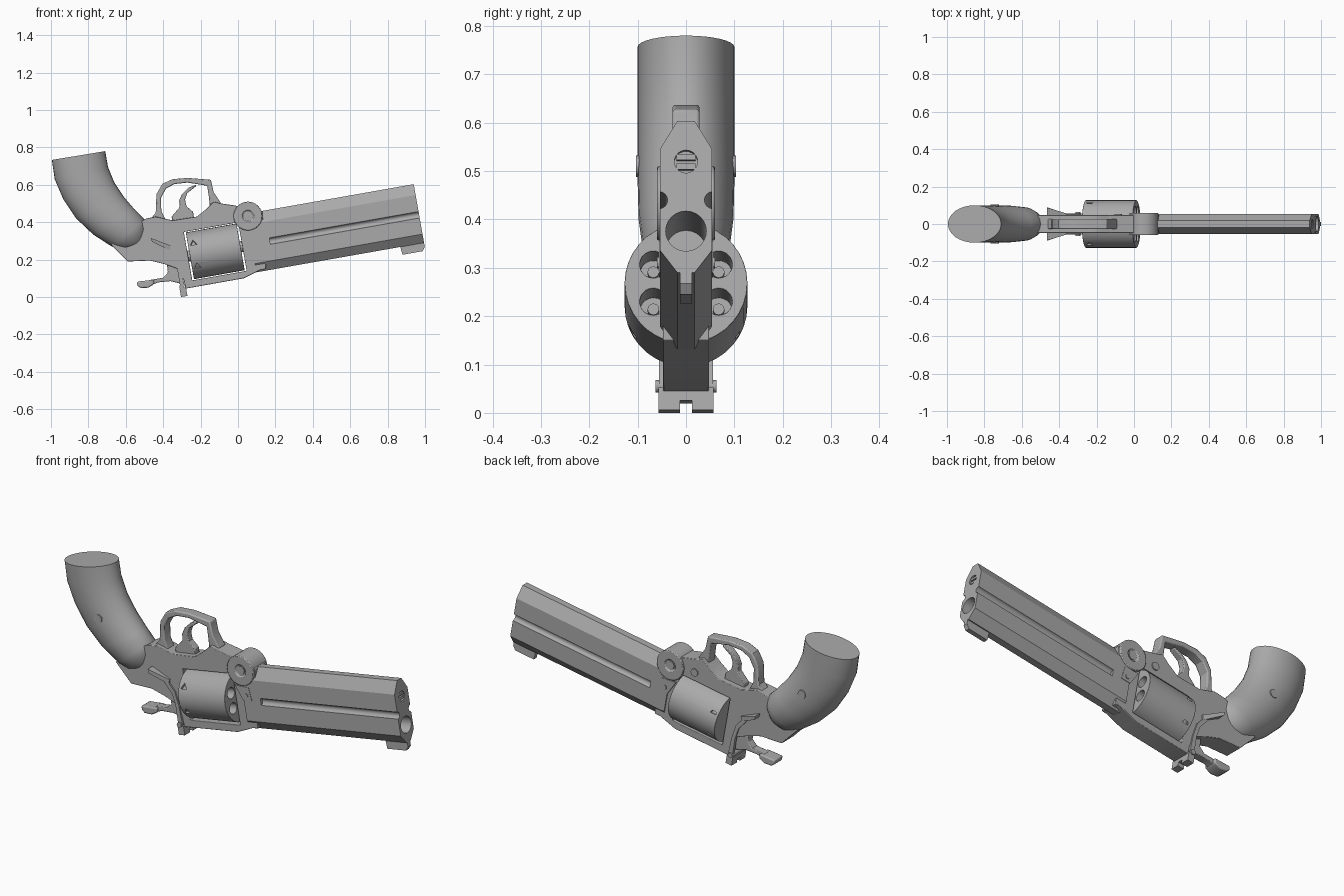
import bpy, bmesh, math
from mathutils import Matrix, Vector

if "Cube" in bpy.data.objects:
    bpy.data.objects.remove(bpy.data.objects["Cube"], do_unlink=True)

steel = bpy.data.materials.new("plain grey")
steel.use_nodes = True
GREY = (0.4, 0.4, 0.4, 1)
steel.diffuse_color = GREY
steel.node_tree.nodes["Principled BSDF"].inputs["Base Color"].default_value = GREY

# Barrel axis is pitched ten degrees; "tilted" parts are built along it
TILT = Matrix.Rotation(math.radians(-10), 4, 'Y')


def finish(name, bm, tilted=False, bevel=0):
    bmesh.ops.recalc_face_normals(bm, faces=bm.faces)
    if tilted:
        bm.transform(TILT)
    mesh = bpy.data.meshes.new(name)
    bm.to_mesh(mesh)
    bm.free()
    mesh.materials.append(steel)
    ob = bpy.data.objects.new(name, mesh)
    bpy.context.collection.objects.link(ob)
    if bevel:
        mod = ob.modifiers.new("Bevel", 'BEVEL')
        mod.width, mod.segments, mod.limit_method = bevel, 2, 'ANGLE'
        mod.angle_limit = math.radians(40)
    return ob


def select(ob):
    bpy.ops.object.select_all(action='DESELECT')
    ob.select_set(True)
    bpy.context.view_layer.objects.active = ob


def prism(name, pts, y0, y1, tilted=False, bevel=0):
    """Side profile (x, z) extruded from y0 to y1."""
    bm = bmesh.new()
    face = bm.faces.new([bm.verts.new((x, y0, z)) for x, z in pts])
    out = bmesh.ops.extrude_face_region(bm, geom=[face])
    moved = [v for v in out["geom"] if isinstance(v, bmesh.types.BMVert)]
    bmesh.ops.translate(bm, verts=moved, vec=(0, y1 - y0, 0))
    return finish(name, bm, tilted, bevel)


def box(name, x0, x1, y0, y1, z0, z1, tilted=True, bevel=0):
    return prism(name, [(x0, z0), (x1, z0), (x1, z1), (x0, z1)], y0, y1, tilted, bevel)


def rod(name, start, end, r, tilted=True, seg=24, bevel=0):
    a, b = Vector(start), Vector(end)
    bm = bmesh.new()
    turn = (b - a).to_track_quat('Z', 'Y').to_matrix().to_4x4()
    bmesh.ops.create_cone(bm, cap_ends=True, segments=seg, radius1=r, radius2=r,
                          depth=(b - a).length, matrix=Matrix.Translation((a + b) / 2) @ turn)
    return finish(name, bm, tilted, bevel)


def cut(ob, *cutters):
    for cutter in cutters:
        select(ob)
        mod = ob.modifiers.new("Cut", 'BOOLEAN')
        mod.object, mod.operation, mod.solver = cutter, 'DIFFERENCE', 'EXACT'
        while ob.modifiers[0] != mod:
            bpy.ops.object.modifier_move_up(modifier=mod.name)
        bpy.ops.object.modifier_apply(modifier=mod.name)
        bpy.data.objects.remove(cutter, do_unlink=True)


# Barrel: chamfered section swept along the tilted axis, with bore and side grooves
half = [(0.018, 0.431), (0.054, 0.372), (0.054, 0.16), (0.018, 0.113)]
section = half + [(-y, z) for y, z in reversed(half)]
bm = bmesh.new()
rings = [[bm.verts.new((x, y, z)) for y, z in section] for x in (0.12, 1.03)]
for i in range(len(section)):
    j = (i + 1) % len(section)
    bm.faces.new((rings[0][i], rings[0][j], rings[1][j], rings[1][i]))
bm.faces.new(rings[0])
bm.faces.new(rings[1])
barrel = finish("barrel", bm, True)
cut(barrel, rod("bore", (0.8, 0, 0.2), (1.1, 0, 0.2), 0.042),
    rod("screw_recess", (1.015, 0, 0.346), (1.1, 0, 0.346), 0.024),
    *[rod("groove", (0.22, s * 0.056, 0.265), (1.1, s * 0.056, 0.265), 0.018, seg=16) for s in (-1, 1)])
for s in (-1, 1):
    box("muzzle_screw", 1.01, 1.027, -0.02, 0.02, 0.346 + min(s * 0.004, s * 0.016),
        0.346 + max(s * 0.004, s * 0.016))
prism("front_sight", [(0.9, 0.13), (0.905, 0.07), (1.015, 0.07), (1.03, 0.09), (1.03, 0.13)],
      -0.012, 0.012, True)

# Frame with the cylinder window
frame = prism("frame", [
    (-.59, .19), (-.68, .28), (-.55, .39), (-.49, .42), (-.44, .43), (-.35, .41), (-.22, .43),
    (-.17, .47), (-.13, .51), (-.09, .50), (-.02, .49), (.13, .46), (.15, .15), (.12, .145),
    (.03, .1), (-.28, .045), (-.29, .09), (-.32, .15), (-.39, .175), (-.47, .195)],
    -0.048, 0.048, bevel=0.006)
cut(frame, box("window", -0.225, 0.07, -0.2, 0.2, 0.13, 0.393))

# Trigger guard and trigger
prism("trigger_guard", [
    (-.47, .415), (-.44, .45), (-.436, .55), (-.405, .605), (-.35, .63), (-.27, .637), (-.145, .627),
    (-.13, .56), (-.09, .5), (-.12, .46), (-.15, .48), (-.155, .53), (-.165, .595), (-.27, .612),
    (-.34, .604), (-.385, .58), (-.412, .53), (-.41, .46), (-.385, .41)], -0.028, 0.028, bevel=0.006)
prism("trigger", [
    (-.225, .6), (-.265, .585), (-.3, .55), (-.315, .515), (-.312, .48), (-.355, .43), (-.35, .4),
    (-.235, .42), (-.24, .455), (-.275, .485), (-.283, .52), (-.272, .555), (-.225, .592)],
    -0.018, 0.018, bevel=0.004)

# Cylinder with six chambers and six triangular notches
AX = 0.262
drum = rod("cylinder", (-0.215, 0, AX), (0.06, 0, AX), 0.127, seg=36, bevel=0.004)
for k in range(6):
    a = math.radians(30 + 60 * k)
    cy, cz = math.cos(a), math.sin(a)
    at = lambda x, r: (x, r * cy, AX + r * cz)
    cut(drum, rod("chamber", at(-0.05, 0.078), at(0.1, 0.078), 0.028, seg=20),
        rod("notch", at(-0.185, 0.115), at(-0.185, 0.16), 0.02, seg=3))
    rod("chamber_core", at(-0.06, 0.078), at(-0.03, 0.078), 0.012, seg=12)
rod("cylinder_pin", (-0.24, 0, AX), (0.1, 0, AX), 0.03)

# Hinge, its slotted screw, and the small pins
hinge = rod("hinge", (0.053, -0.06, 0.433), (0.053, 0.06, 0.433), 0.077, False, 32, 0.004)
cut(hinge, *[rod("hinge_recess", (0.053, s * 0.052, 0.433), (0.053, s * 0.1, 0.433), 0.03, False)
             for s in (-1, 1)])
for s in (-1, 1):
    rod("hinge_screw", (0.053, s * 0.04, 0.433), (0.053, s * 0.056, 0.433), 0.022, False)
    prism("lug_plate", [(.02, .35), (.1, .355), (.12, .29), (.07, .28)],
          min(s * .04, s * .056), max(s * .04, s * .056))
    rod("lug_pin", (0.085, s * 0.04, 0.31), (0.085, s * 0.06, 0.31), 0.012, False, 12)
rod("frame_pin", (-0.085, 0.04, 0.43), (-0.085, 0.054, 0.43), 0.02, False)

# Rear latch: side straps, flared thumb levers and cross pin
for s in (-1, 1):
    lo, hi = sorted((s * 0.04, s * 0.056))
    prism("latch_strap", [(-.39, .285), (-.33, .22), (-.305, .15), (-.285, .06), (-.31, .06),
                          (-.325, .15), (-.345, .205), (-.4, .265)], lo, hi)
    lever = prism("thumb_lever", [(-.465, .315), (-.36, .275), (-.365, .25), (-.46, .295)],
                  *sorted((s * 0.04, s * 0.088)))
    for v in lever.data.vertices:
        if v.co.x > -0.4 and abs(v.co.y) > 0.06:
            v.co.y = s * 0.056
rod("latch_pin", (-0.3, -0.063, 0.055), (-0.3, 0.063, 0.055), 0.013, False, 16)
sight = box("rear_sight", -0.3, -0.265, -0.057, 0.057, 0.053, 0.1)
cut(sight, box("sight_notch", -0.4, -0.2, -0.012, 0.012, 0.0, 0.073))

# Hammer with a wide curved spur
prism("hammer", [(-.31, .18), (-.38, .175), (-.375, .13), (-.4, .103), (-.47, .092), (-.47, .06),
                 (-.43, .078), (-.36, .085), (-.3, .07)], -0.022, 0.022, bevel=0.004)
prism("hammer_spur", [(-.45, .093), (-.54, .082), (-.538, .06), (-.52, .048), (-.48, .05), (-.45, .068)],
      -0.036, 0.036, bevel=0.006)

# Grip: elliptical rings from butt to neck, given as rear edge, front edge, half width
STATIONS = [((-.995, .733), (-.71, .78), .1), ((-.98, .63), (-.695, .695), .1),
            ((-.935, .525), (-.66, .61), .1), ((-.865, .42), (-.61, .535), .1),
            ((-.775, .335), (-.55, .465), .098), ((-.675, .27), (-.5, .415), .09),
            ((-.62, .25), (-.49, .38), .075), ((-.57, .255), (-.495, .33), .045)]
N = 32
bm = bmesh.new()
loops = []
for rear, front, w in STATIONS:
    r, f = Vector((rear[0], 0, rear[1])), Vector((front[0], 0, front[1]))
    loops.append([bm.verts.new((r + f) / 2 + (f - r) / 2 * math.cos(t) + Vector((0, w * math.sin(t), 0)))
                  for t in (2 * math.pi * i / N for i in range(N))])
for a, b in zip(loops, loops[1:]):
    for i in range(N):
        bm.faces.new((a[i], a[(i + 1) % N], b[(i + 1) % N], b[i]))
bm.faces.new(loops[0])
bm.faces.new(loops[-1])
finish("grip", bm)
for s in (-1, 1):
    rod("grip_screw", (-0.745, s * 0.08, 0.51), (-0.745, s * 0.103, 0.51), 0.022, False)

# Smooth round surfaces, keep machined edges sharp
for ob in bpy.context.collection.objects:
    if ob.type == 'MESH' and steel.name in ob.data.materials:
        select(ob)
        bpy.ops.object.shade_smooth_by_angle(angle=math.radians(30))
